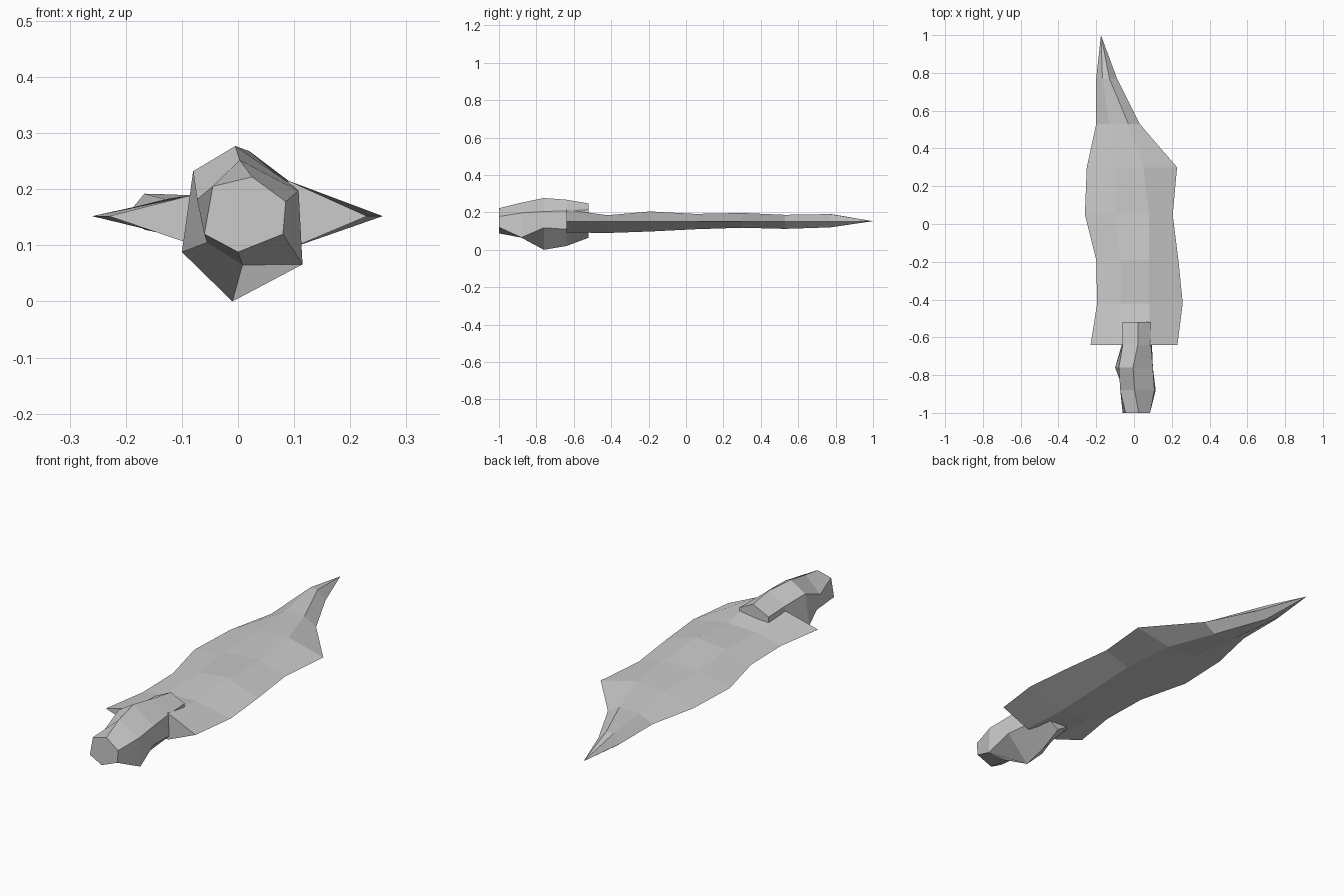
import bpy, bmesh

stone = bpy.data.materials.new("stone grey")
stone.diffuse_color = (0.6, 0.6, 0.6, 1)


def loft(name, rings, tip=None):
    """Skin a list of (y, [(x, z), ...]) cross-sections, with capped ends or a point."""
    bm = bmesh.new()
    loops = [[bm.verts.new((x, y, z)) for x, z in pts] for y, pts in rings]
    n = len(loops[0])
    for a, b in zip(loops, loops[1:]):
        for i in range(n):
            j = (i + 1) % n
            bm.faces.new((a[i], a[j], b[j], b[i]))
    bm.faces.new(loops[0])
    if tip:
        t = bm.verts.new(tip)
        for i in range(n):
            bm.faces.new((loops[-1][i], loops[-1][(i + 1) % n], t))
    else:
        bm.faces.new(loops[-1])
    bmesh.ops.recalc_face_normals(bm, faces=bm.faces)
    me = bpy.data.meshes.new(name)
    bm.to_mesh(me)
    bm.free()
    me.materials.append(stone)
    ob = bpy.data.objects.new(name, me)
    bpy.context.collection.objects.link(ob)
    return ob


# chipped blade: y, left edge, upper-left x/z, ridge x/z, right edge, lower z
EDGE = 0.152
blade = []
for y, left, xl, zl, xr, zr, right, low in [
    (-0.64, -0.23, -0.08, 0.19, 0.09, 0.215, 0.23, 0.093),
    (-0.42, -0.195, -0.07, 0.178, 0.08, 0.185, 0.258, 0.090),
    (-0.19, -0.20, -0.07, 0.19, 0.08, 0.205, 0.235, 0.098),
    (0.05, -0.26, -0.10, 0.185, 0.08, 0.192, 0.205, 0.11),
    (0.30, -0.25, -0.10, 0.187, 0.05, 0.197, 0.228, 0.118),
    (0.53, -0.20, -0.13, 0.182, -0.03, 0.187, 0.03, 0.112),
    (0.77, -0.20, -0.167, 0.192, -0.13, 0.191, -0.09, 0.12),
]:
    blade.append((y, [(left, EDGE), (xl, zl), (xr, zr), (right, EDGE),
                      (xr, low), (xl, low + 0.008)]))
loft("blade", blade, (-0.175, 1.0, 0.153))

# lumpy six-sided grip
loft("handle", [
    (-1.00, [(-0.045, 0.205), (0.025, 0.222), (0.085, 0.178), (0.08, 0.12), (0.0, 0.088), (-0.06, 0.12)]),
    (-0.88, [(-0.073, 0.182), (0.003, 0.252), (0.108, 0.197), (0.115, 0.066), (0.008, 0.065), (-0.055, 0.105)]),
    (-0.76, [(-0.08, 0.232), (-0.005, 0.277), (0.10, 0.205), (0.10, 0.118), (-0.01, 0.0), (-0.1, 0.088)]),
    (-0.64, [(-0.06, 0.215), (0.02, 0.268), (0.09, 0.208), (0.095, 0.11), (0.0, 0.02), (-0.065, 0.10)]),
    (-0.52, [(-0.06, 0.21), (0.02, 0.248), (0.09, 0.215), (0.085, 0.11), (0.01, 0.065), (-0.06, 0.11)]),
])
